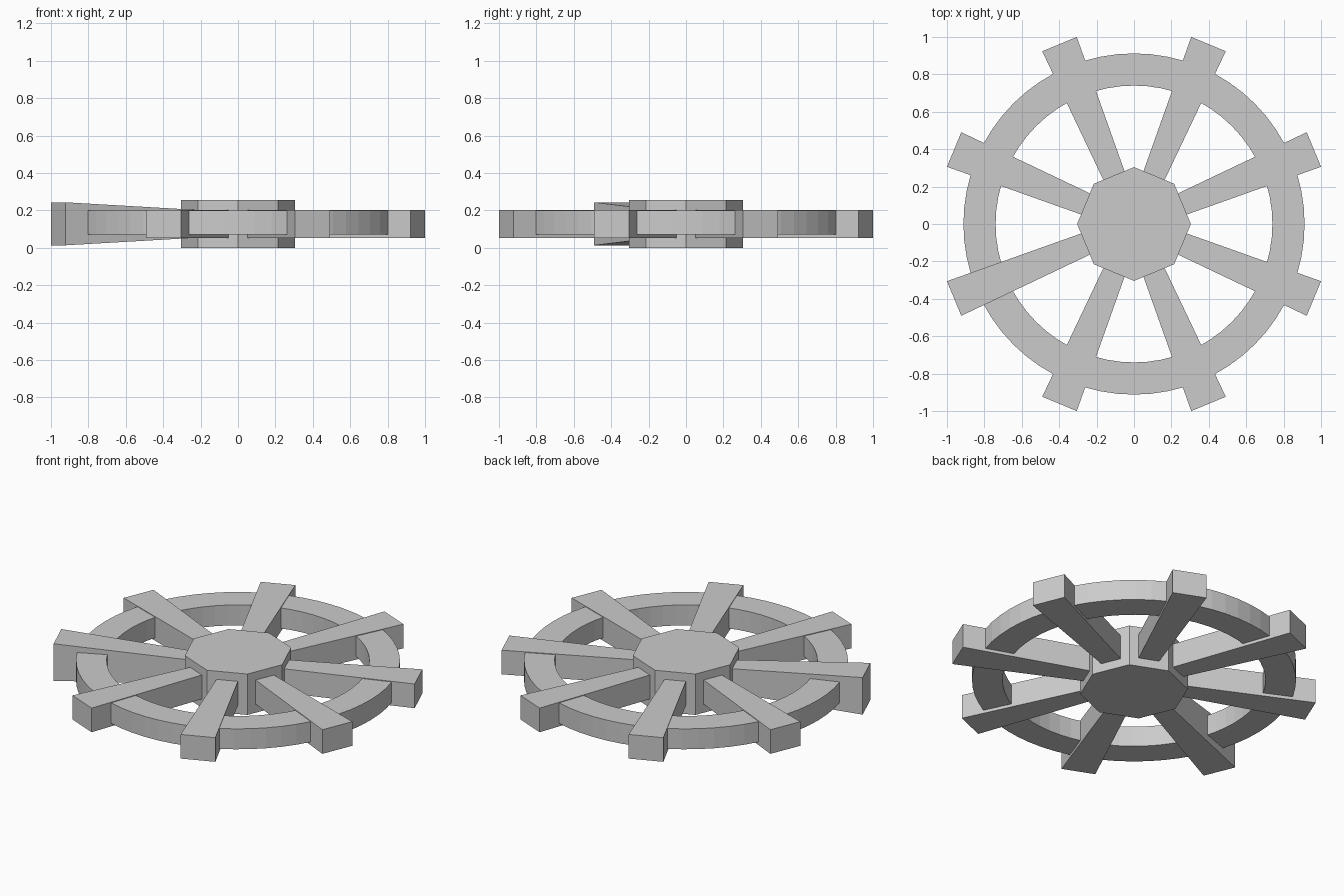
import bpy
import bmesh
import math
from mathutils import Matrix

if "Cube" in bpy.data.objects:
    bpy.data.objects.remove(bpy.data.objects["Cube"], do_unlink=True)

# Single grey material
grey = bpy.data.materials.new("plain_grey")
grey.use_nodes = True
colour = (0.6, 0.6, 0.6, 1)
grey.diffuse_color = colour
grey.node_tree.nodes["Principled BSDF"].inputs["Base Color"].default_value = colour

MID = 0.128


def finish(bm, name):
    bmesh.ops.recalc_face_normals(bm, faces=bm.faces)
    mesh = bpy.data.meshes.new(name)
    bm.to_mesh(mesh)
    bm.free()
    mesh.materials.append(grey)
    obj = bpy.data.objects.new(name, mesh)
    bpy.context.collection.objects.link(obj)
    return obj


def spoke(name, angle, tip_height):
    """Bar that widens from the hub to the tip."""
    bm = bmesh.new()
    bmesh.ops.create_cube(bm, size=1)
    for v in bm.verts:
        tip = v.co.x > 0
        v.co.x = 1.041 if tip else 0.275
        v.co.y *= 0.2 if tip else 0.122
        v.co.z = MID + v.co.z * (tip_height if tip else 0.15)
    bm.transform(Matrix.Rotation(angle, 4, "Z"))
    return finish(bm, name)


# Octagonal hub
bm = bmesh.new()
bmesh.ops.create_cone(bm, cap_ends=True, segments=8, radius1=0.304,
                      radius2=0.304, depth=0.254)
bmesh.ops.translate(bm, verts=bm.verts, vec=(0, 0, 0.127))
# Put a corner on each axis
corner = max(bm.verts, key=lambda v: v.co.x)
turn = -math.atan2(corner.co.y, corner.co.x)
bm.transform(Matrix.Rotation(turn, 4, "Z"))
finish(bm, "hub")

# Eight spokes, one of them flared in height
for i in range(8):
    flared = i == 4
    spoke(f"spoke_{i + 1}", math.radians(22.5 + 45 * i), 0.23 if flared else 0.15)

# Rim with a rectangular section
bm = bmesh.new()
section = [(0.74, 0.072), (0.912, 0.072), (0.912, 0.199), (0.74, 0.199)]
loop = [bm.verts.new((r, 0, z)) for r, z in section]
edges = [bm.edges.new((loop[k], loop[(k + 1) % 4])) for k in range(4)]
bmesh.ops.spin(bm, geom=loop + edges, axis=(0, 0, 1), cent=(0, 0, 0),
               angle=math.tau, steps=64, use_duplicate=False)
bmesh.ops.remove_doubles(bm, verts=bm.verts, dist=0.0005)
finish(bm, "rim")
